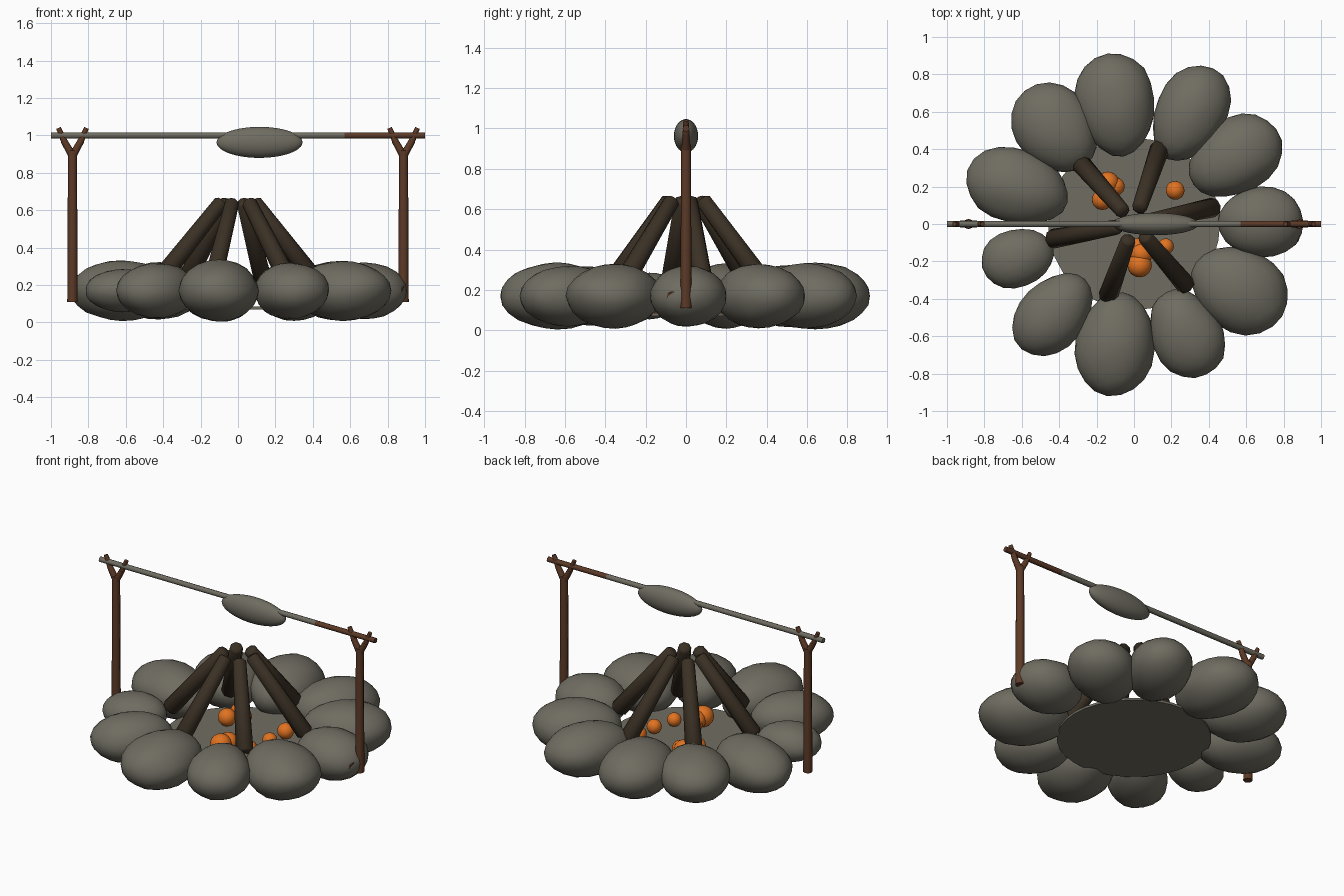
import bpy, bmesh, math, random
from mathutils import Vector, Matrix, noise

random.seed(4)
cube = bpy.data.objects.get("Cube")
if cube:
    bpy.data.objects.remove(cube)


def material(name, rgb):
    m = bpy.data.materials.new(name)
    m.use_nodes = True
    m.diffuse_color = (*rgb, 1)
    bsdf = m.node_tree.nodes["Principled BSDF"]
    bsdf.inputs["Base Color"].default_value = (*rgb, 1)
    bsdf.inputs["Roughness"].default_value = 0.9
    return m


STONE = material("stone_grey", (0.16, 0.152, 0.12))
BARK = material("reddish_bark", (0.11, 0.042, 0.02))
CHAR = material("charred_wood", (0.043, 0.03, 0.018))
EMBER = material("ember_orange", (0.75, 0.17, 0.015))


def finish(name, bm, *mats, smooth=True):
    bmesh.ops.recalc_face_normals(bm, faces=bm.faces)
    mesh = bpy.data.meshes.new(name)
    bm.to_mesh(mesh)
    bm.free()
    for m in mats:
        mesh.materials.append(m)
    obj = bpy.data.objects.new(name, mesh)
    bpy.context.collection.objects.link(obj)
    if smooth:
        bpy.ops.object.select_all(action='DESELECT')
        bpy.context.view_layer.objects.active = obj
        obj.select_set(True)
        bpy.ops.object.shade_smooth_by_angle(angle=math.radians(50))
    return obj


def add_tube(bm, start, end, r_start, r_end, sides=8):
    """Tapered cylinder between two points."""
    a, b = Vector(start), Vector(end)
    turn = (b - a).to_track_quat('Z', 'Y').to_matrix().to_4x4()
    place = Matrix.Translation((a + b) / 2) @ turn
    return bmesh.ops.create_cone(bm, cap_ends=True, segments=sides, radius1=r_start,
                                 radius2=r_end, depth=(b - a).length, matrix=place)["verts"]


def add_ball(bm, centre, size, detail=2):
    place = Matrix.Translation(centre) @ Matrix.Diagonal((*size, 1))
    return bmesh.ops.create_icosphere(bm, subdivisions=detail, radius=1, matrix=place)["verts"]


# Ring of stones: x, y, radial half length, half width, half height
stones = [(-.10, .64, .28, .21, .165), (.30, .59, .27, .19, .16),
          (.54, .36, .27, .20, .16), (.675, .01, .23, .19, .15),
          (.56, -.35, .27, .22, .16), (.28, -.585, .25, .19, .15),
          (-.10, -.64, .28, .21, .165), (-.43, -.48, .25, .18, .15),
          (-.62, -.18, .20, .155, .115), (-.62, .20, .28, .20, .16),
          (-.42, .51, .26, .21, .155)]
for i, (x, y, length, width, height) in enumerate(stones):
    bm = bmesh.new()
    for v in add_ball(bm, (0, 0, 0), (1, 1, 1), 3):
        lump = 1 + 0.04 * noise.noise(v.co * 1.6 + Vector((i * 7, 0, 0)))
        egg = 1 + 0.1 * v.co.x
        v.co = Vector((v.co.x * length, v.co.y * width * egg, v.co.z * height)) * lump
    bm.transform(Matrix.Translation((x, y, 0.17)) @ Matrix.Rotation(math.atan2(y, x), 4, 'Z'))
    finish(f"ring_stone_{i + 1}", bm, STONE)

# Fire bed
bm = bmesh.new()
add_tube(bm, (0, 0, .07), (0, 0, .085), .46, .46, 32)
finish("fire_bed", bm, STONE)

# Leaning logs, given by the foot of each
for i, (x, y) in enumerate([(-.29, .33), (.14, .41), (.43, .09),
                            (.28, -.33), (-.14, -.39), (-.44, -.08)]):
    bm = bmesh.new()
    foot = Vector((x, y, .2))
    head = Vector((x, y, 0)).normalized() * .085 + Vector((0, 0, .65))
    add_tube(bm, foot, head, .053, .04)
    caps = [f for f in bm.faces if len(f.verts) > 4]
    rims = {e for f in caps for e in f.edges}
    bmesh.ops.bevel(bm, geom=list(rims), offset=.012, segments=1, affect='EDGES')
    finish(f"leaning_log_{i + 1}", bm, CHAR)

# Embers
for i, (x, y, r) in enumerate([(-.14, .22, .06), (-.17, .13, .055), (-.10, .20, .05),
                               (.22, .18, .05), (.21, .03, .045), (.17, -.12, .043),
                               (.04, -.16, .06), (.03, -.22, .065), (.02, -.12, .045)]):
    bm = bmesh.new()
    add_ball(bm, (x, y, .08 + r), (r, r, r), 3)
    finish(f"ember_{i + 1}", bm, EMBER)

# Forked posts
for side, label in ((1, "left"), (-1, "right")):
    bm = bmesh.new()
    x = side * .885
    add_tube(bm, (x, 0, .11), (x, 0, .92), .028, .024)
    for lean in (-1, 1):
        add_tube(bm, (x, 0, .89), (x + lean * .045, 0, .97), .021, .018)
        add_tube(bm, (x + lean * .04, 0, .96), (x + lean * .075, 0, 1.04), .018, .013)
    finish(f"{label}_forked_post", bm, BARK)

# Broken stub beside the left post
bm = bmesh.new()
add_tube(bm, (.80, -.05, .18), (.88, -.065, .16), .04, .033)
finish("wood_stub", bm, BARK)

# Spit rod: bare metal with a wooden end
bm = bmesh.new()
add_tube(bm, (-1, 0, 1), (.57, 0, 1), .017, .017)
for f in bm.faces:
    f.material_index = 0
wood = add_tube(bm, (.57, 0, 1), (1, 0, 1), .017, .017)
for f in {f for v in wood for f in v.link_faces}:
    f.material_index = 1
finish("spit_rod", bm, STONE, BARK)

# Roast on the spit
bm = bmesh.new()
add_ball(bm, (.115, 0, .963), (.23, .06, .083), 4)
finish("spit_roast", bm, STONE)
